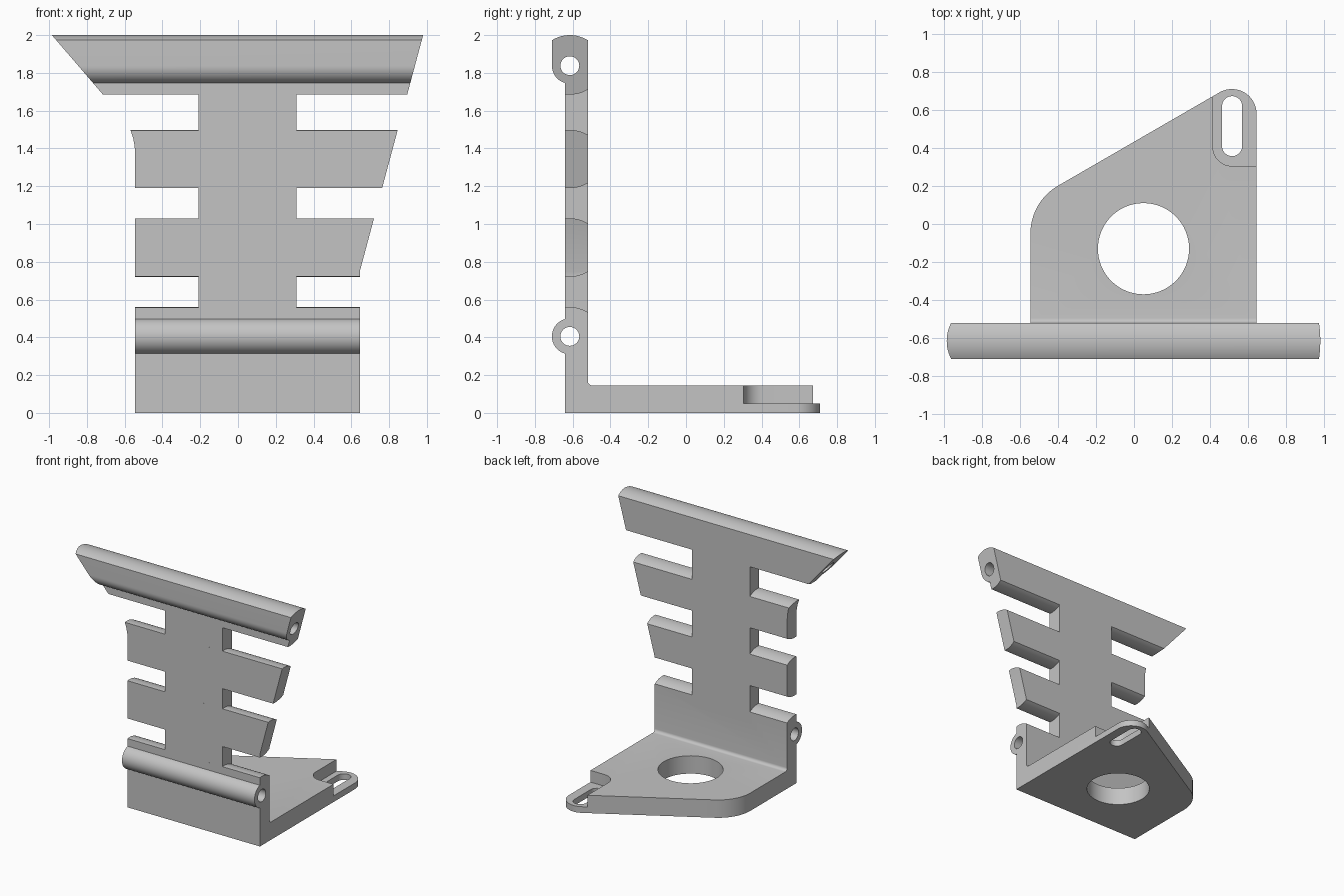
import bpy
import bmesh
from math import cos, sin, radians

cube = bpy.data.objects.get("Cube")
if cube:
    bpy.data.objects.remove(cube, do_unlink=True)

grey = bpy.data.materials.new("plain grey")
grey.use_nodes = True
COLOUR = (0.55, 0.55, 0.55, 1)
grey.diffuse_color = COLOUR
grey.node_tree.nodes["Principled BSDF"].inputs["Base Color"].default_value = COLOUR


def arc(cu, cv, r, start, end, steps=12):
    """Points along a circular arc, angles in degrees."""
    angles = [radians(start + (end - start) * i / steps) for i in range(steps + 1)]
    return [(cu + r * cos(a), cv + r * sin(a)) for a in angles]


def circle(cu, cv, r, steps=48):
    return arc(cu, cv, r, 0, 360, steps)[:-1]


def prism(name, points, axis, low, high):
    """Extrude a closed profile along one axis."""
    place = {"X": lambda u, v, w: (w, u, v),
             "Y": lambda u, v, w: (u, w, v),
             "Z": lambda u, v, w: (u, v, w)}[axis]
    bm = bmesh.new()
    ends = [[bm.verts.new(place(u, v, w)) for u, v in points] for w in (low, high)]
    bm.faces.new(ends[0])
    bm.faces.new(ends[1])
    n = len(points)
    for i in range(n):
        j = (i + 1) % n
        bm.faces.new((ends[0][i], ends[0][j], ends[1][j], ends[1][i]))
    bmesh.ops.recalc_face_normals(bm, faces=bm.faces)
    mesh = bpy.data.meshes.new(name)
    bm.to_mesh(mesh)
    bm.free()
    mesh.materials.append(grey)
    obj = bpy.data.objects.new(name, mesh)
    bpy.context.collection.objects.link(obj)
    return obj


def combine(target, tool, operation):
    """Apply a boolean and discard the tool."""
    mod = target.modifiers.new("combine", "BOOLEAN")
    mod.solver = "EXACT"
    mod.operation = operation
    mod.object = tool
    bpy.context.view_layer.objects.active = target
    bpy.ops.object.modifier_apply(modifier=mod.name)
    bpy.data.objects.remove(tool, do_unlink=True)


FRONT, BACK, TUBE_Y = -0.64, -0.52, -0.615   # wall faces and tube axis
WIDE = 1.2                                   # rough half length before trimming
CROWN = 0.18                                 # radius of the rounded rib edges
LOW_TUBE, HIGH_TUBE = 0.405, 1.838


def crown_top(z, end=98):
    return arc(TUBE_Y, z - CROWN, CROWN, 58.15, end)


def crown_bottom(z):
    return arc(TUBE_Y, z + CROWN, CROWN, 262, 301.85)


# Wall base with inner fillet and lower tube
base = [(FRONT, 0), (-0.495, 0)]
base += arc(-0.495, 0.17, 0.025, 270, 180, 6)
base += crown_top(0.56)
base += arc(TUBE_Y, LOW_TUBE, 0.095, 105.25, 254.75, 24)
bracket = prism("angle_bracket", base, "X", -WIDE, WIDE)

# Two middle ribs
for low, high in ((0.72, 1.03), (1.19, 1.498)):
    rib = prism("rib", crown_bottom(low) + crown_top(high), "X", -WIDE, WIDE)
    combine(bracket, rib, "UNION")

# Top bar with its tube bulge
bar = crown_bottom(1.685) + crown_top(2.0, 121.85)
bar += arc(TUBE_Y, HIGH_TUBE, 0.095, 180, 254.75)
combine(bracket, prism("top_bar", bar, "X", -WIDE, WIDE), "UNION")

# Central column
column = [(-0.21, 0.45), (0.31, 0.45), (0.31, 1.75), (-0.21, 1.75)]
combine(bracket, prism("column", column, "Y", FRONT, BACK), "UNION")

# Slanted outline that trims the ribs
outline = [(-0.545, -0.1), (0.645, -0.1), (0.645, 0.75), (1.007, 2.1),
           (-1.071, 2.1), (-0.715, 1.685), (-0.57, 1.498),
           (-0.555, 1.455), (-0.547, 1.41), (-0.545, 1.37)]
combine(bracket, prism("outline", outline, "Y", -0.9, -0.2), "INTERSECT")

# Foot plate with rounded corner and tab end
foot = [(-0.545, -0.6), (0.645, -0.6)]
foot += arc(0.515, 0.58, 0.13, 0, 120, 18)
foot += arc(-0.255, -0.05, 0.29, 120, 180)
combine(bracket, prism("foot", foot, "Z", 0, 0.145), "UNION")

# Recess above the tab
recess = arc(0.515, 0.405, 0.1, 180, 270) + [(0.9, 0.305), (0.9, 0.9), (0.415, 0.9)]
combine(bracket, prism("recess", recess, "Z", 0.05, 0.4), "DIFFERENCE")

# Slot, round opening and tube bores
slot = arc(0.516, 0.62, 0.053, 0, 180) + arc(0.516, 0.41, 0.053, 180, 360)
combine(bracket, prism("slot", slot, "Z", -0.2, 0.3), "DIFFERENCE")
opening = circle(0.05, -0.13, 0.24, 64)
combine(bracket, prism("opening", opening, "Z", -0.2, 0.3), "DIFFERENCE")
for z in (LOW_TUBE, HIGH_TUBE):
    bore = prism("bore", circle(TUBE_Y, z, 0.05, 32), "X", -1.5, 1.5)
    combine(bracket, bore, "DIFFERENCE")

# Smooth the round surfaces, keep the edges crisp
bpy.ops.object.select_all(action="DESELECT")
bracket.select_set(True)
bpy.context.view_layer.objects.active = bracket
bpy.ops.object.shade_smooth_by_angle(angle=radians(20))
